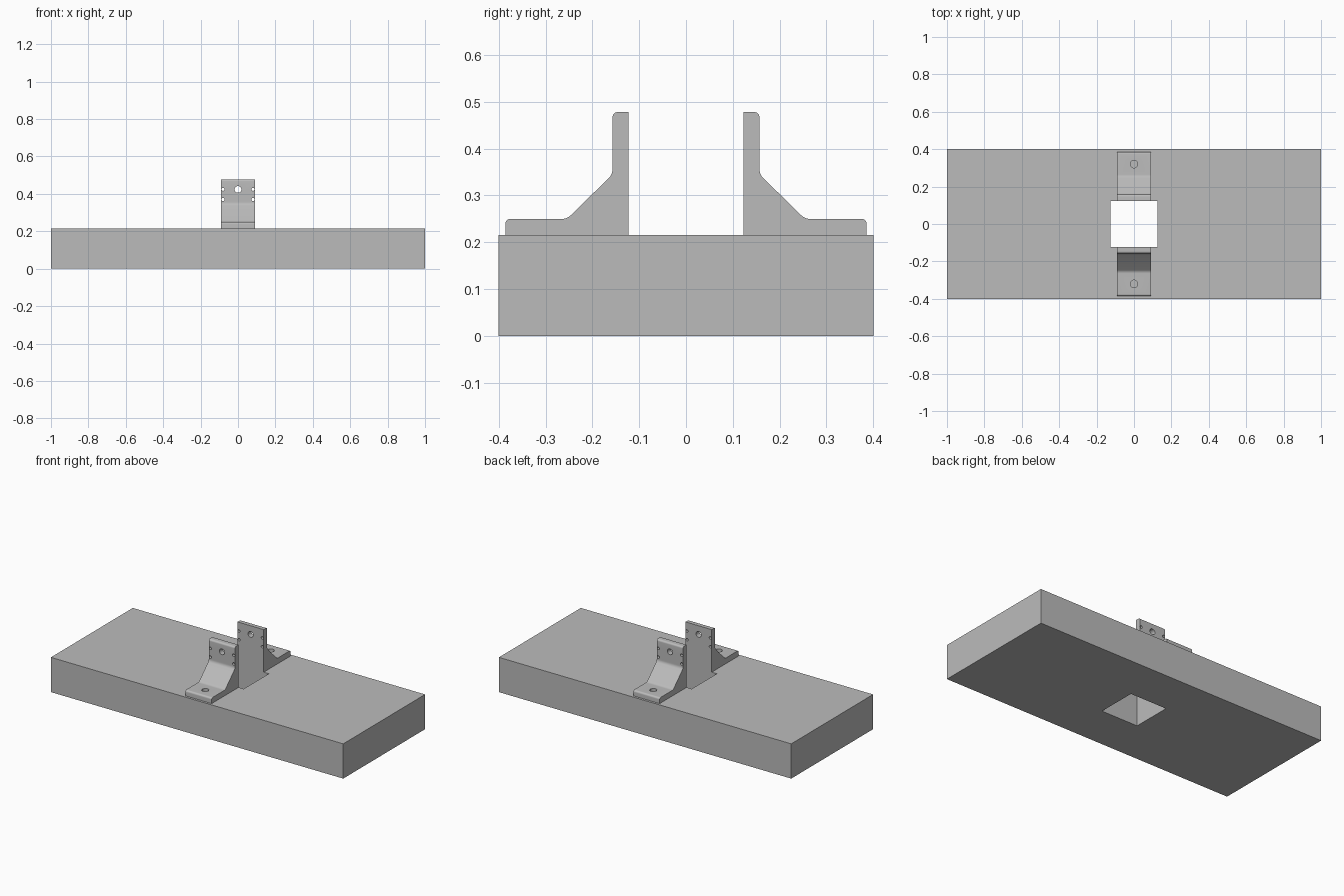
import bpy
import bmesh
import math
from mathutils import Vector

cube = bpy.data.objects.get("Cube")
if cube:
    bpy.data.objects.remove(cube, do_unlink=True)

SLAB_TOP = 0.215
HOLE_X, HOLE_Y = 0.125, 0.123
HALF_WIDTH = 0.09

grey = bpy.data.materials.new("plain grey")
grey.use_nodes = True
grey.diffuse_color = (0.5, 0.5, 0.5, 1)
grey.node_tree.nodes["Principled BSDF"].inputs["Base Color"].default_value = grey.diffuse_color


def make_object(name, bm):
    bmesh.ops.recalc_face_normals(bm, faces=bm.faces)
    mesh = bpy.data.meshes.new(name)
    bm.to_mesh(mesh)
    bm.free()
    mesh.materials.append(grey)
    obj = bpy.data.objects.new(name, mesh)
    bpy.context.collection.objects.link(obj)
    return obj


def round_corners(points, steps=6):
    """Turn (a, b, radius) corners into a polygon with true arc fillets."""
    result = []
    for i, (a, b, radius) in enumerate(points):
        corner = Vector((a, b))
        if radius == 0:
            result.append(corner)
            continue
        to_prev = (Vector(points[i - 1][:2]) - corner).normalized()
        to_next = (Vector(points[(i + 1) % len(points)][:2]) - corner).normalized()
        half = to_prev.angle(to_next) / 2
        centre = corner + (to_prev + to_next).normalized() * radius / math.sin(half)
        start = corner + to_prev * radius / math.tan(half) - centre
        end = corner + to_next * radius / math.tan(half) - centre
        for k in range(steps + 1):
            ray = start.lerp(end, k / steps).normalized()
            result.append(centre + ray * radius)
    return result


def cut_hole(obj, location, radius, axis, depth):
    bm = bmesh.new()
    bmesh.ops.create_cone(bm, cap_ends=True, segments=24, radius1=radius,
                          radius2=radius, depth=depth)
    cutter = make_object("hole_cutter", bm)
    cutter.location = location
    if axis == "Y":
        cutter.rotation_euler.x = math.pi / 2
    cutter.hide_render = True
    modifier = obj.modifiers.new("hole", "BOOLEAN")
    modifier.operation = "DIFFERENCE"
    modifier.solver = "EXACT"
    modifier.object = cutter
    bpy.context.view_layer.objects.active = obj
    bpy.ops.object.modifier_apply(modifier=modifier.name)
    bpy.data.objects.remove(cutter, do_unlink=True)


# Slab: a rectangular ring with a square opening, extruded upward
bm = bmesh.new()
signs = [(-1, -1), (1, -1), (1, 1), (-1, 1)]
outer = [bm.verts.new((sx, sy * 0.4, 0)) for sx, sy in signs]
inner = [bm.verts.new((sx * HOLE_X, sy * HOLE_Y, 0)) for sx, sy in signs]
for i in range(4):
    j = (i + 1) % 4
    bm.faces.new((outer[i], outer[j], inner[j], inner[i]))
ring = bmesh.ops.extrude_face_region(bm, geom=bm.faces[:], use_keep_orig=True)
top = [v for v in ring["geom"] if isinstance(v, bmesh.types.BMVert)]
bmesh.ops.translate(bm, verts=top, vec=(0, 0, SLAB_TOP))
make_object("slab", bm)

# Bracket side outline: foot, sloped web and upright plate
outline = round_corners([
    (HOLE_Y, SLAB_TOP, 0), (0.386, SLAB_TOP, 0), (0.386, 0.25, 0.011),
    (0.254, 0.25, 0.025), (0.157, 0.345, 0.025), (0.157, 0.478, 0.011),
    (HOLE_Y, 0.478, 0),
])

for side, name in ((-1, "front_bracket"), (1, "back_bracket")):
    bm = bmesh.new()
    face = bm.faces.new([bm.verts.new((-HALF_WIDTH, side * p.x, p.y)) for p in outline])
    sweep = bmesh.ops.extrude_face_region(bm, geom=[face], use_keep_orig=True)
    moved = [v for v in sweep["geom"] if isinstance(v, bmesh.types.BMVert)]
    bmesh.ops.translate(bm, verts=moved, vec=(2 * HALF_WIDTH, 0, 0))
    bracket = make_object(name, bm)

    # Foot bolt hole, upright bolt hole and four small pin holes
    cut_hole(bracket, (0, side * 0.32, 0.23), 0.02, "Z", 0.1)
    cut_hole(bracket, (0, side * 0.14, 0.424), 0.018, "Y", 0.1)
    for x in (-0.08, 0.08):
        for z in (0.37, 0.424):
            cut_hole(bracket, (x, side * 0.14, z), 0.008, "Y", 0.1)

    bpy.ops.object.select_all(action="DESELECT")
    bracket.select_set(True)
    bpy.context.view_layer.objects.active = bracket
    bpy.ops.object.shade_smooth_by_angle(angle=math.radians(30))
